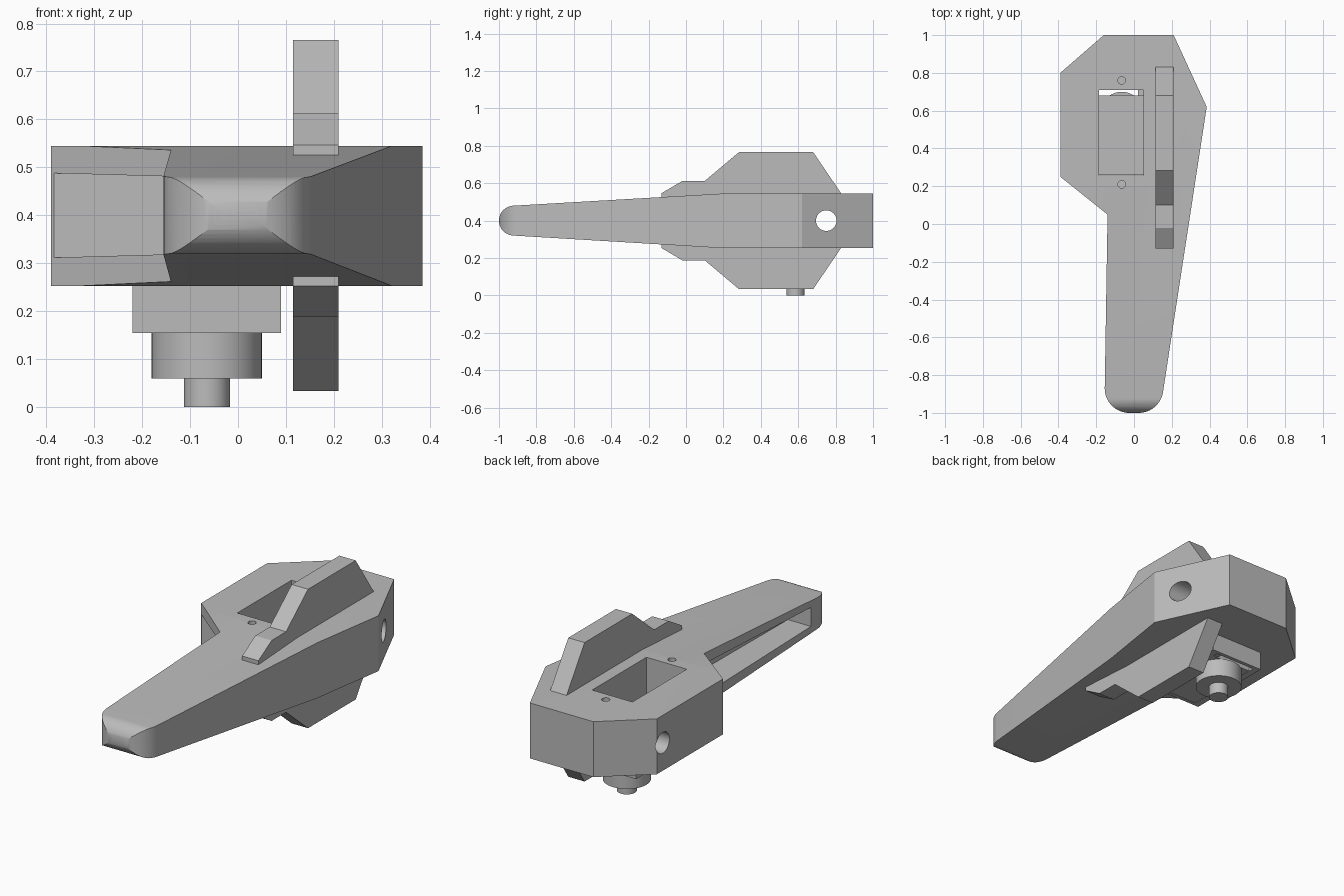
import bpy, bmesh, math
from mathutils import Vector

cube = bpy.data.objects.get("Cube")
if cube:
    bpy.data.objects.remove(cube, do_unlink=True)

grey = bpy.data.materials.new("plain grey")
grey.use_nodes = True
grey.diffuse_color = (0.5, 0.5, 0.5, 1)
grey.node_tree.nodes["Principled BSDF"].inputs["Base Color"].default_value = (0.5, 0.5, 0.5, 1)


def loft(name, bottom, top):
    """Closed solid between two matching loops."""
    bm = bmesh.new()
    a = [bm.verts.new(p) for p in bottom]
    b = [bm.verts.new(p) for p in top]
    bm.faces.new(a)
    bm.faces.new(b)
    for i in range(len(a)):
        j = (i + 1) % len(a)
        bm.faces.new((a[i], a[j], b[j], b[i]))
    bmesh.ops.recalc_face_normals(bm, faces=bm.faces)
    mesh = bpy.data.meshes.new(name)
    bm.to_mesh(mesh)
    bm.free()
    mesh.materials.append(grey)
    obj = bpy.data.objects.new(name, mesh)
    bpy.context.collection.objects.link(obj)
    return obj


def plan_prism(name, pts, z0, z1):
    return loft(name, [(x, y, z0) for x, y in pts], [(x, y, z1) for x, y in pts])


def side_prism(name, pts, x0, x1):
    return loft(name, [(x0, y, z) for y, z in pts], [(x1, y, z) for y, z in pts])


def box(name, x0, x1, y0, y1, z0, z1):
    return plan_prism(name, [(x0, y0), (x1, y0), (x1, y1), (x0, y1)], z0, z1)


def arc(cx, cy, r, start, end, n=16):
    angles = [math.radians(start + (end - start) * i / n) for i in range(n + 1)]
    return [(cx + r * math.cos(t), cy + r * math.sin(t)) for t in angles]


def circle(cx, cy, r):
    return arc(cx, cy, r, 0, 360, 48)[:-1]


def combine(target, cutters, operation="DIFFERENCE"):
    for cutter in cutters:
        mod = target.modifiers.new("cut", "BOOLEAN")
        mod.operation, mod.solver, mod.object = operation, "EXACT", cutter
        cutter.hide_render = True
        bpy.context.view_layer.objects.active = target
        bpy.ops.object.modifier_apply(modifier=mod.name)


MID = 0.4               # height of the symmetry plane
SX, SY = -0.065, 0.585  # output shaft position

# Main body: plan outline intersected with the tapered side profile
outline = ([(-0.16, 1), (-0.39, 0.8), (-0.39, 0.25), (-0.14, 0.05)]
           + arc(-0.025, -0.87, 0.13, 180, 270)
           + arc(0.025, -0.87, 0.13, 270, 352)
           + [(0.385, 0.62), (0.21, 1)])
body = plan_prism("main_body", outline, 0.1, 0.7)
side = ([(1.1, 0.545), (0.2, 0.545)] + arc(-0.92, MID, 0.08, 90, 270, 24)
        + [(0.2, 0.253), (1.1, 0.253)])
taper = side_prism("taper_helper", side, -0.6, 0.6)
combine(body, [taper], "INTERSECT")

# Openings: motor pocket, cross hole, screw holes and tapered side slot
pocket = box("pocket_helper", -0.185, 0.05, 0.258, 0.71, 0.1, 0.7)
cross_hole = side_prism("cross_hole_helper", circle(0.75, MID, 0.055), -0.6, 0.6)
screws = [plan_prism("screw_hole_helper", circle(SX, y, 0.02), 0.48, 0.7)
          for y in (0.21, 0.76)]
slot_plan = [(-0.6, 0.245, 0.088), (0.04, 0.245, 0.088),
             (-0.02, -0.82, 0.05), (-0.6, -0.82, 0.05)]
slot = loft("slot_helper", [(x, y, MID - h) for x, y, h in slot_plan],
            [(x, y, MID + h) for x, y, h in slot_plan])
combine(body, [pocket, cross_hole, slot] + screws)

# Rectangular frame under the pocket
frame = box("motor_frame", -0.22, 0.09, 0.24, 0.73, 0.155, 0.256)
combine(frame, [pocket])

# Motor: case, round gearbox and shaft
motor = [box("motor_case", -0.184, 0.049, 0.259, 0.68, 0.156, 0.25),
         box("motor_cable", 0.02, 0.049, 0.675, 0.709, 0.16, 0.22),
         plan_prism("gearbox", circle(SX, SY, 0.115), 0.06, 0.157),
         plan_prism("output_shaft", circle(SX, SY, 0.048), 0, 0.062)]

# Fins: the same stepped profile above and below
fin_half = [(-0.13, 0.1), (-0.13, 0.147), (-0.02, 0.212), (0.1, 0.212),
            (0.283, 0.366), (0.68, 0.366), (0.83, 0.145), (0.83, 0.1)]
fins = [side_prism(name, [(y, MID + s * h) for y, h in fin_half], 0.115, 0.21)
        for name, s in (("upper_fin", 1), ("lower_fin", -1))]

# Remove helpers and keep the hard edges crisp
for helper in [taper, pocket, cross_hole, slot] + screws:
    bpy.data.objects.remove(helper, do_unlink=True)
for obj in [body, frame] + motor + fins:
    bpy.ops.object.select_all(action="DESELECT")
    obj.select_set(True)
    bpy.context.view_layer.objects.active = obj
    bpy.ops.object.shade_smooth_by_angle(angle=math.radians(25))
